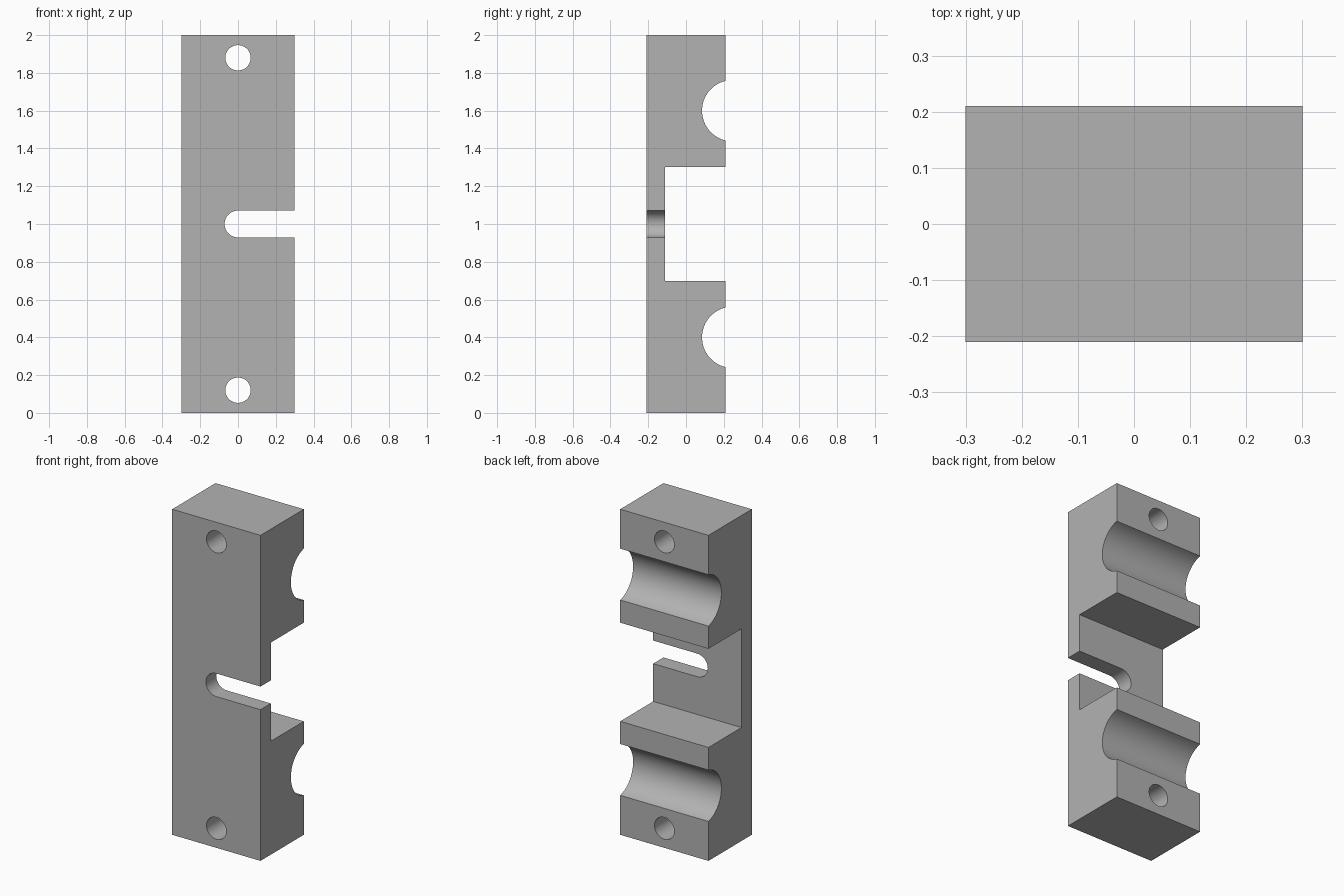
import bpy
import bmesh
from math import atan2, cos, sin, pi, radians
from mathutils import Vector

old = bpy.data.objects.get("Cube")
if old:
    bpy.data.objects.remove(old, do_unlink=True)

HALF_W, HALF_D, HEIGHT, MID = 0.30, 0.21, 2.0, 1.0
WALL_Y = -0.11                          # rear face of the thin middle web
RECESS = 0.303                          # half height of the middle recess
GROOVE_Z, GROOVE_Y, GROOVE_R = 0.60, 0.247, 0.162
HOLE_Z, HOLE_R, SLOT_R = 0.88, 0.067, 0.071

grey = bpy.data.materials.new("plain grey")
grey.use_nodes = True
colour = (0.45, 0.45, 0.45, 1)
grey.diffuse_color = colour
grey.node_tree.nodes["Principled BSDF"].inputs["Base Color"].default_value = colour


def arc(cx, cy, r, start, end, steps):
    angles = [start + (end - start) * i / steps for i in range(steps + 1)]
    return [(cx + r * cos(a), cy + r * sin(a)) for a in angles]


def prism(name, points, place, sweep):
    """Extrude a flat profile into a closed solid."""
    bm = bmesh.new()
    face = bm.faces.new([bm.verts.new(place(*p)) for p in points])
    ext = bmesh.ops.extrude_face_region(bm, geom=[face])
    moved = [v for v in ext["geom"] if isinstance(v, bmesh.types.BMVert)]
    bmesh.ops.translate(bm, verts=moved, vec=Vector(sweep))
    bmesh.ops.recalc_face_normals(bm, faces=bm.faces)
    mesh = bpy.data.meshes.new(name)
    bm.to_mesh(mesh)
    bm.free()
    mesh.materials.append(grey)
    obj = bpy.data.objects.new(name, mesh)
    bpy.context.collection.objects.link(obj)
    return obj


# Side profile: upper half, mirrored below the middle
opening = atan2(-((GROOVE_R ** 2 - (HALF_D - GROOVE_Y) ** 2) ** 0.5), HALF_D - GROOVE_Y)
groove = arc(GROOVE_Y, GROOVE_Z, GROOVE_R, opening + 2 * pi, -opening, 40)
upper = [(WALL_Y, RECESS), (HALF_D, RECESS)] + groove + [(HALF_D, MID), (-HALF_D, MID)]
lower = [(y, -z) for y, z in reversed(upper)]
block = prism("clamp_block", [(y, z + MID) for y, z in upper + lower],
              lambda y, z: (-HALF_W, y, z), (2 * HALF_W, 0, 0))

# Cutters: two bolt holes and the slot open on the left side
through = (0, 4 * HALF_D, 0)
place_front = lambda x, z: (x, -2 * HALF_D, z)
cutters = [prism("bolt_hole_cutter", arc(0, MID + s * HOLE_Z, HOLE_R, 0, 2 * pi, 48)[:-1],
                 place_front, through) for s in (-1, 1)]
slot = arc(0, MID, SLOT_R, pi / 2, 3 * pi / 2, 24)
slot += [(2 * HALF_W, MID - SLOT_R), (2 * HALF_W, MID + SLOT_R)]
cutters.append(prism("slot_cutter", slot, place_front, through))

bpy.ops.object.select_all(action="DESELECT")
bpy.context.view_layer.objects.active = block
block.select_set(True)
for cutter in cutters:
    cutter.hide_render = True
    mod = block.modifiers.new("cut", "BOOLEAN")
    mod.operation = "DIFFERENCE"
    mod.solver = "EXACT"
    mod.object = cutter
    bpy.ops.object.modifier_apply(modifier=mod.name)
    bpy.data.objects.remove(cutter, do_unlink=True)

# Smooth curved walls, sharp machined edges
bpy.ops.object.shade_smooth_by_angle(angle=radians(30))
